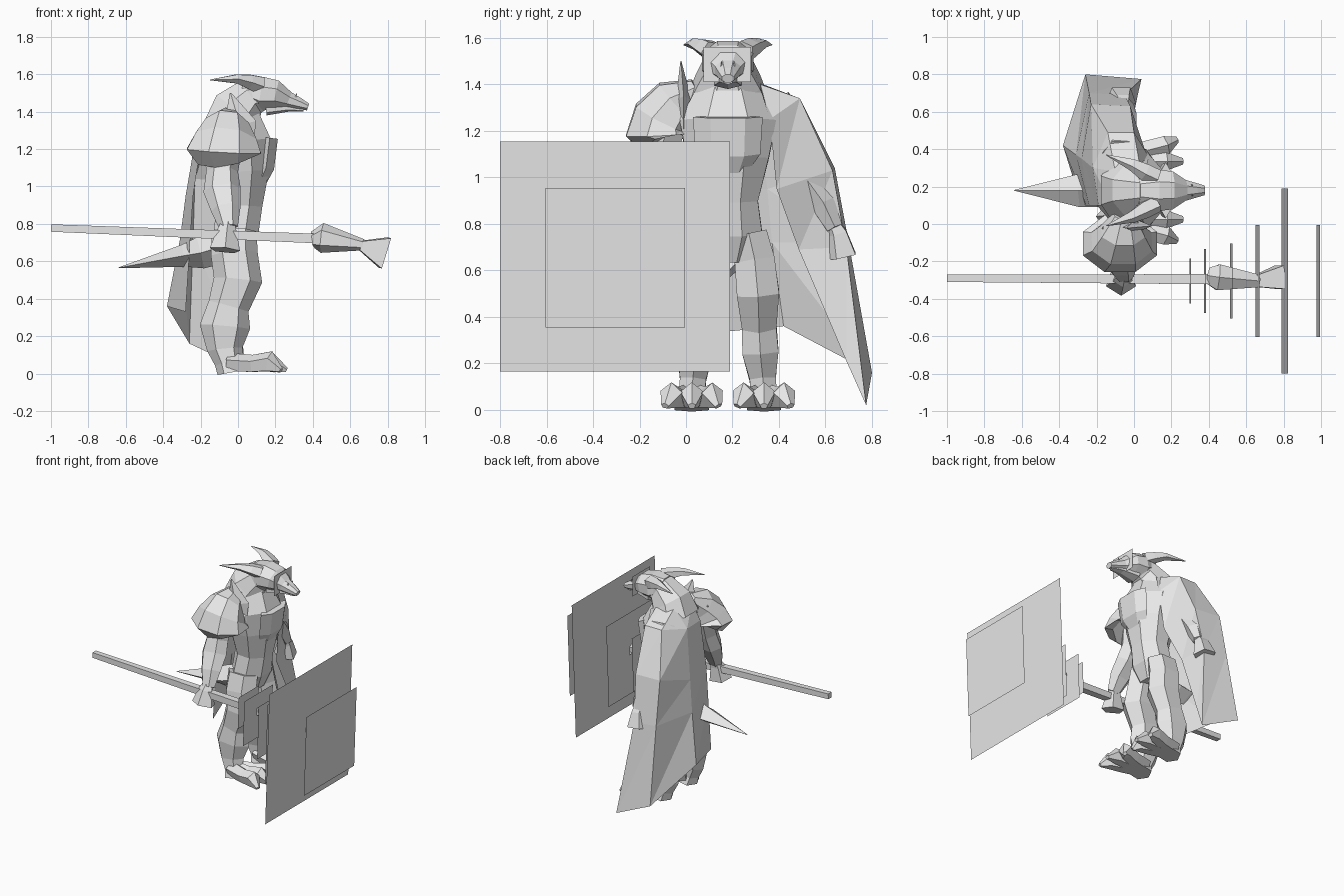
import bpy, math
from mathutils import Vector

CY = 0.18  # body symmetry plane

mat = bpy.data.materials.new("pale_grey")
mat.diffuse_color = (0.8, 0.8, 0.8, 1)


def make(name, verts, faces):
    me = bpy.data.meshes.new(name)
    me.from_pydata([tuple(v) for v in verts], [], faces)
    me.materials.append(mat)
    ob = bpy.data.objects.new(name, me)
    bpy.context.collection.objects.link(ob)
    return ob


def loft(name, secs, n=6, turn=0.5):
    """Rings (x, y, z, half width in y, half depth) joined along a path."""
    pts = [Vector(s[:3]) for s in secs]
    verts, faces = [], []
    for i, s in enumerate(secs):
        t = (pts[min(i + 1, len(pts) - 1)] - pts[max(i - 1, 0)]).normalized()
        u = Vector((0, 1, 0))
        u = (u - t * u.dot(t)).normalized()
        v = t.cross(u)
        for k in range(n):
            a = 2 * math.pi * (k + turn) / n
            verts.append(pts[i] + u * s[3] * math.cos(a) + v * s[4] * math.sin(a))
    for i in range(len(secs) - 1):
        for k in range(n):
            a, b = i * n + k, i * n + (k + 1) % n
            faces.append((a, b, b + n, a + n))
    faces.append(tuple(reversed(range(n))))
    faces.append(tuple(range(len(verts) - n, len(verts))))
    return make(name, verts, faces)


def pair(name, secs, n=6, turn=0.5):
    """Same loft on both sides; y is the distance from the body plane."""
    for side, sg in (("right", -1), ("left", 1)):
        loft(f"{side}_{name}", [(x, CY + sg * y, z, a, b) for x, y, z, a, b in secs], n, turn)


# torso
loft("torso", [(-.02, CY, .64, .10, .09), (-.01, CY, .76, .16, .13),
               (.01, CY, .90, .14, .13), (.01, CY, 1.08, .19, .17),
               (-.01, CY, 1.24, .225, .20), (-.02, CY, 1.39, .14, .14)], 8)

# neck, head and snout
loft("neck", [(-.05, CY, 1.30, .20, .15), (0, CY, 1.41, .15, .15),
              (.07, CY, 1.48, .11, .11), (.13, CY, 1.49, .10, .09)], 8)
loft("head", [(.02, CY, 1.52, .09, .06), (.12, CY, 1.495, .12, .10),
              (.20, CY, 1.49, .11, .085), (.27, CY, 1.46, .06, .05),
              (.33, CY, 1.44, .042, .035), (.375, CY, 1.425, .028, .02)], 8)
loft("lower_jaw", [(.15, CY, 1.41, .07, .03), (.27, CY, 1.42, .04, .02),
                   (.35, CY, 1.41, .022, .01)], 6)
make("brow_plate", [(.25, CY - .105, 1.41), (.25, CY + .1, 1.41),
                    (.25, CY + .1, 1.56), (.25, CY - .105, 1.56)], [(0, 1, 2, 3)])
pair("horn", [(.12, .07, 1.54, .05, .05), (.06, .10, 1.56, .05, .04),
              (-.01, .14, 1.575, .035, .025), (-.15, .19, 1.57, .002, .002)], 5)
pair("snout_spike", [(.30, .025, 1.45, .012, .012), (.315, .028, 1.50, .001, .001)], 4)

# chest armour
loft("chest_plate", [(.12, CY, 1.03, .09, .04), (.15, CY, 1.10, .14, .05),
                     (.17, CY, 1.26, .15, .05)], 6, 0)

# arms
pair("arm", [(-.07, .20, 1.33, .08, .10), (-.08, .26, 1.22, .09, .105),
             (-.085, .30, 1.08, .08, .085), (-.085, .34, .98, .075, .10),
             (-.065, .41, .88, .06, .08), (-.05, .46, .78, .04, .05)], 6)
pair("hand", [(-.05, .44, .83, .025, .03), (-.06, .47, .76, .05, .055),
              (-.07, .49, .66, .075, .085)], 5)

# legs
pair("leg", [(-.02, .09, .76, .09, .12), (-.02, .115, .64, .10, .125),
             (0, .13, .50, .105, .13), (-.05, .135, .36, .085, .11),
             (-.07, .14, .25, .09, .135), (-.07, .15, .13, .065, .095),
             (-.05, .155, .06, .065, .075), (-.04, .155, .005, .085, .07)], 6)
for i, (dy, tx) in enumerate(((-.11, .20), (0, .26), (.11, .23))):
    pair(f"toe_{i}", [(-.05, .155 + dy * .2, .055, .06, .055),
                      (.08, .155 + dy * .55, .05, .055, .05),
                      (.17, .155 + dy * .8, .06, .052, .06),
                      (tx, .155 + dy * 1.05, .017, .018, .014)], 5, .25)

# tail spike
loft("tail", [(-.08, CY, .68, .08, .09), (-.20, CY, .645, .09, .085),
              (-.29, CY, .63, .09, .06), (-.64, CY, .565, .002, .002)], 4, 0)

# right shoulder armour with a raised fin
loft("shoulder_guard", [(-.07, -.09, 1.16, .12, .16), (-.075, -.105, 1.19, .165, .215),
                        (-.065, -.095, 1.25, .145, .175), (-.06, -.04, 1.32, .12, .125),
                        (-.05, .05, 1.38, .05, .06)], 8)
loft("shoulder_fin", [(.03, -.01, 1.20, .02, .05), (.01, -.01, 1.33, .035, .09),
                      (-.04, -.022, 1.50, .002, .004)], 4, 0)

# cape hanging from the left shoulder: wrap, back fold, outer, front, flap
rows = [
    [(-.12, .10, 1.40), (-.10, .28, 1.42), (-.02, .30, 1.41), (.03, .32, 1.40), (.07, .32, 1.38)],
    [(-.19, .10, 1.28), (-.22, .30, 1.30), (-.14, .49, 1.34), (0, .49, 1.34), (.08, .36, 1.25)],
    [(-.24, .10, .95), (-.28, .35, .95), (-.23, .64, 1.04), (-.02, .63, 1.03), (.06, .39, .95)],
    [(-.255, .10, .72), (-.31, .37, .72), (-.24, .70, .72), (-.05, .69, .70), (-.02, .485, .69)],
    [(-.28, .10, .33), (-.38, .42, .36), (-.26, .80, .16), (.04, .775, .02), (.02, .69, .21)],
]
faces = []
for r in range(4):
    for c in range(4):
        a = r * 5 + c
        faces += [(a, a + 5, a + 6), (a, a + 6, a + 1)]
make("cape", [p for r in rows for p in r], faces)

# staff and its head
SY = -.295
loft("staff_shaft", [(-1, SY + .005, .778, .028, .028), (.42, SY, .722, .038, .036)], 4)
loft("staff_head", [(.40, -.275, .715, .05, .045), (.45, -.285, .725, .08, .08),
                    (.67, -.305, .688, .038, .03)], 6)
loft("staff_flare", [(.655, -.305, .685, .045, .035), (.785, -.285, .645, .09, .12)], 4)

# floating square panels along the staff axis, slightly tilted
for i, (x, z, size) in enumerate(((.30, .73, .24), (.38, .69, .34), (.52, .67, .40),
                                  (.66, .66, .60), (.805, .66, .99), (.985, .655, .60))):
    h, y, k = size / 2, -.305, .035
    make(f"panel_{i}", [(x - h * k, y - h, z - h), (x - h * k, y + h, z - h),
                        (x + h * k, y + h, z + h), (x + h * k, y - h, z + h)],
         [(0, 1, 2, 3)])
